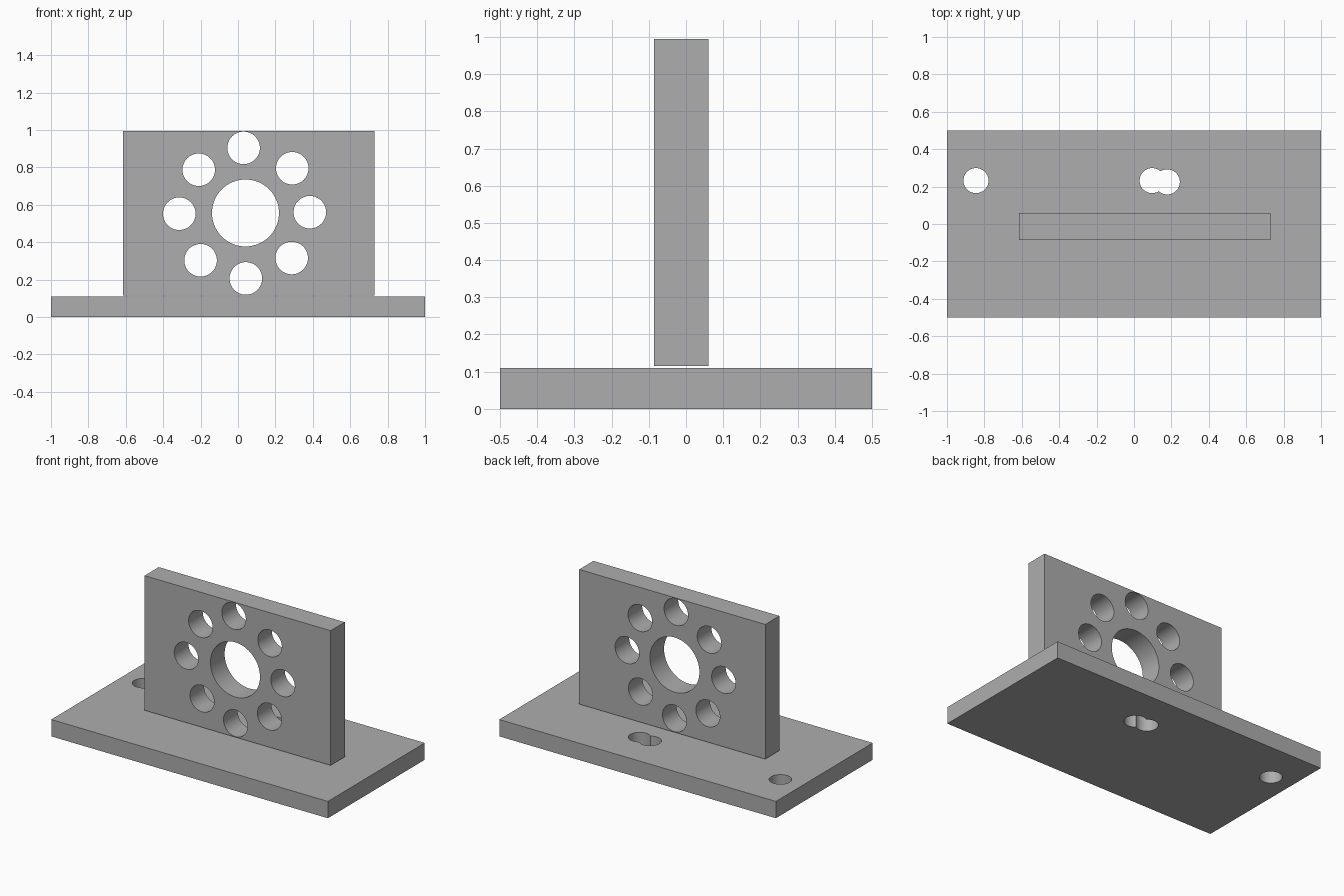
import bpy
import math

default = bpy.data.objects.get("Cube")
if default:
    bpy.data.objects.remove(default, do_unlink=True)

# Single machined-metal grey
grey = bpy.data.materials.new("machined_grey")
grey.use_nodes = True
colour = (0.42, 0.42, 0.42, 1)
grey.diffuse_color = colour
grey.node_tree.nodes["Principled BSDF"].inputs["Base Color"].default_value = colour


def block(name, low, high):
    """Box between two opposite corners."""
    centre = [(a + b) / 2 for a, b in zip(low, high)]
    bpy.ops.mesh.primitive_cube_add(size=1, location=centre)
    ob = bpy.context.object
    ob.name = name
    ob.scale = [b - a for a, b in zip(low, high)]
    bpy.ops.object.transform_apply(location=False, rotation=False, scale=True)
    ob.data.materials.append(grey)
    return ob


def drill(ob, centre, radius, tilt=0):
    """Cut one round through-hole and discard the cutter."""
    bpy.ops.mesh.primitive_cylinder_add(vertices=64, radius=radius, depth=0.6,
                                        location=centre, rotation=(tilt, 0, 0))
    cutter = bpy.context.object
    cutter.hide_render = True
    cutter.data.materials.append(grey)
    mod = ob.modifiers.new("hole", 'BOOLEAN')
    mod.operation = 'DIFFERENCE'
    mod.solver = 'EXACT'
    mod.object = cutter
    bpy.ops.object.select_all(action='DESELECT')
    ob.select_set(True)
    bpy.context.view_layer.objects.active = ob
    bpy.ops.object.modifier_apply(modifier=mod.name)
    bpy.data.objects.remove(cutter, do_unlink=True)


def finish(ob):
    bpy.ops.object.select_all(action='DESELECT')
    ob.select_set(True)
    bpy.context.view_layer.objects.active = ob
    bpy.ops.object.shade_smooth_by_angle(angle=math.radians(30))


# Base plate with its mounting holes, two of which overlap
base = block("base_plate", (-1, -0.5, 0), (1, 0.5, 0.11))
for x, y in [(-0.845, 0.232), (0.097, 0.232), (0.178, 0.225)]:
    drill(base, (x, y, 0.05), 0.067)
finish(base)

# Upright plate with a central bore and a ring of bolt holes
upright = block("upright_plate", (-0.615, -0.086, 0.115), (0.73, 0.06, 0.995))
drill(upright, (0.04, 0, 0.556), 0.179, math.pi / 2)
bolt_holes = [(0.03, 0.904), (0.29, 0.795), (0.384, 0.56), (0.287, 0.315),
              (0.042, 0.206), (-0.2, 0.303), (-0.314, 0.552), (-0.21, 0.787)]
for x, z in bolt_holes:
    drill(upright, (x, 0, z), 0.087, math.pi / 2)
finish(upright)
